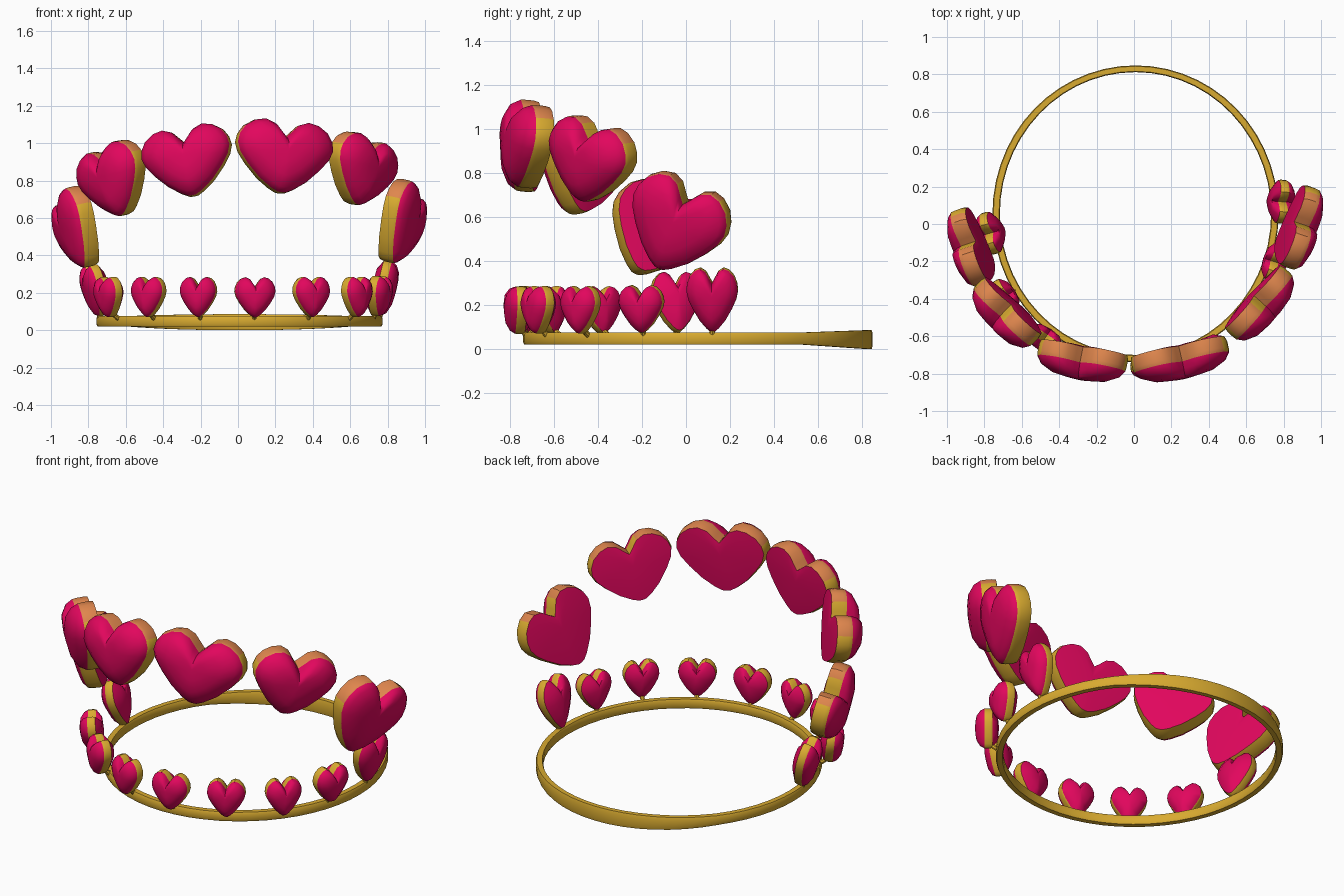
import bpy, bmesh, math
from mathutils import Matrix, Vector

if "Cube" in bpy.data.objects:
    bpy.data.objects.remove(bpy.data.objects["Cube"])


def material(name, rgb):
    m = bpy.data.materials.new(name)
    m.diffuse_color = (*rgb, 1)
    m.use_nodes = True
    m.node_tree.nodes["Principled BSDF"].inputs["Base Color"].default_value = m.diffuse_color
    return m


PINK = material("hot_pink", (0.76, 0.002, 0.11))
GOLD = material("gold", (0.70, 0.41, 0.03))
ROSE = material("rose_gold", (0.74, 0.24, 0.075))

# Right half of a heart from notch to tip, in a box of half-width 1 and height 1
HALF = [(0, .77), (.1, .84), (.25, .95), (.45, 1), (.66, .97), (.86, .88), (.97, .76), (1, .64),
        (.93, .51), (.76, .36), (.5, .18), (.24, .055), (.09, .005), (0, 0)]


def finish(name, bm, mats):
    bmesh.ops.recalc_face_normals(bm, faces=bm.faces)
    me = bpy.data.meshes.new(name)
    bm.to_mesh(me)
    bm.free()
    ob = bpy.data.objects.new(name, me)
    bpy.context.collection.objects.link(ob)
    for m in mats:
        me.materials.append(m)
    bpy.ops.object.select_all(action='DESELECT')
    ob.select_set(True)
    bpy.context.view_layer.objects.active = ob
    bpy.ops.object.shade_smooth_by_angle(angle=math.radians(38))
    return ob


def heart_outline(w, h):
    full = HALF + [(-x, z) for x, z in HALF[-2:0:-1]]
    return [(x * w / 2, (z - 0.5) * h) for x, z in full]


def heart(name, pos, w, h, yaw, roll=0, pitch=0, rim=0.09, puff=0.085, back=0.008, rose=False):
    """Gold-rimmed heart: domed pink front, pink back."""
    d, outline, cz = rim / 2, heart_outline(w, h), 0.08 * h
    # (depth, scale) of each loop from back to front
    layers = [(d + back * 0.8, 0.6), (d, 0.97), (d * 0.4, 1.0), (-d * 0.5, 1.0), (-d, 0.99),
              (-d - puff * 0.45, 0.88), (-d - puff * 0.85, 0.6), (-d - puff * 0.97, 0.28)]
    bm = bmesh.new()
    loops = [[bm.verts.new((x * s, y, cz + (z - cz) * s)) for x, z in outline] for y, s in layers]
    n = len(outline)
    rim_faces = []
    for k in range(len(loops) - 1):
        for i in range(n):
            j = (i + 1) % n
            f = bm.faces.new((loops[k][i], loops[k][j], loops[k + 1][j], loops[k + 1][i]))
            if 1 <= k <= 3:
                rim_faces.append(f)
    for loop, y in ((loops[0], d + back), (loops[-1], -d - puff)):
        c = bm.verts.new((0, y, cz))
        for i in range(n):
            bm.faces.new((loop[i], loop[(i + 1) % n], c))
    R = math.radians
    bm.transform(Matrix.Translation(pos) @ Matrix.Rotation(R(yaw), 4, 'Z')
                 @ Matrix.Rotation(R(pitch), 4, 'X') @ Matrix.Rotation(R(roll), 4, 'Y'))
    bmesh.ops.recalc_face_normals(bm, faces=bm.faces)
    bm.normal_update()
    # rim is gold, its upward faces rose gold on the large hearts
    for f in rim_faces:
        f.material_index = 2 if rose and f.normal.z > 0.5 else 1
    return finish(name, bm, (PINK, GOLD, ROSE))


# Head band: flat-topped oval hoop, taller at the back
bm = bmesh.new()
CX, CY, RX, RY, N = 0.008, 0.055, 0.745, 0.775, 56
SECTION = [(1, -.6), (1, .6), (.75, 1), (-.75, 1), (-1, .6), (-1, -.6), (-.75, -1), (.75, -1)]
rings = []
for i in range(N):
    a = 2 * math.pi * i / N
    flare = max(0, (math.sin(a) - 0.6) / 0.4)
    hh, hw = 0.027 + 0.016 * flare, 0.02 - 0.002 * flare
    zc = 0.048 - 0.005 * flare
    rings.append([bm.verts.new((CX + (RX + hw * u) * math.cos(a), CY + (RY + hw * u) * math.sin(a),
                                zc + hh * v)) for u, v in SECTION])
for i in range(N):
    p, q = rings[i], rings[(i + 1) % N]
    for k in range(8):
        m = (k + 1) % 8
        bm.faces.new((p[k], q[k], q[m], p[m]))
finish("head_band", bm, (GOLD,))

# Large hearts forming the upper arch: position, width, height, yaw, roll, pitch
large = [
    ((-0.265, -0.71, 0.90), 0.49, 0.375, -11, -10, -5),
    ((0.24, -0.705, 0.925), 0.53, 0.39, 13, 6, -5),
    ((-0.655, -0.475, 0.80), 0.45, 0.385, -44, -18, 7),
    ((0.65, -0.425, 0.853), 0.47, 0.37, 48, 15, 5),
    ((-0.85, -0.145, 0.533), 0.44, 0.42, -71, -26, 12),
    ((0.86, -0.04, 0.563), 0.47, 0.43, 71, 25, 12),
]
for i, (p, w, h, yaw, roll, pitch) in enumerate(large):
    heart(f"large_heart_{i + 1}", p, w, h, yaw, roll, pitch,
          rim=0.085, puff=0.085 if i < 4 else 0.06, rose=True)

# Small hearts standing on the band: position, width, height, yaw, pitch
small = [
    ((-0.755, -0.045, 0.213), 0.23, 0.28, -74, 14),
    ((-0.685, -0.385, 0.178), 0.20, 0.215, -58, 6),
    ((-0.475, -0.61, 0.178), 0.20, 0.215, -34, 0),
    ((-0.21, -0.735, 0.178), 0.20, 0.215, -14, 0),
    ((0.09, -0.755, 0.176), 0.22, 0.215, 6, 0),
    ((0.39, -0.665, 0.178), 0.21, 0.215, 28, 0),
    ((0.63, -0.475, 0.178), 0.20, 0.215, 50, 0),
    ((0.745, -0.2, 0.183), 0.21, 0.215, 72, 6),
    ((0.775, 0.12, 0.225), 0.235, 0.295, 86, 12),
]
for i, (p, w, h, yaw, pitch) in enumerate(small):
    heart(f"small_heart_{i + 1}", p, w, h, yaw, 0, pitch, rim=0.044, puff=0.05, back=0.036)
    # Short gold post joining the heart to the band
    a = math.atan2((p[1] - CY) / RY, (p[0] - CX) / RX)
    foot = Vector((CX + RX * math.cos(a), CY + RY * math.sin(a), 0.055))
    tip = Vector((p[0], p[1], p[2] - h * 0.38))
    axis = tip - foot
    bm = bmesh.new()
    bmesh.ops.create_cone(bm, cap_ends=True, segments=8, radius1=0.015, radius2=0.01,
                          depth=axis.length)
    bm.transform(Matrix.Translation((foot + tip) / 2) @ axis.to_track_quat('Z', 'Y').to_matrix().to_4x4())
    finish(f"post_{i + 1}", bm, (GOLD,))
